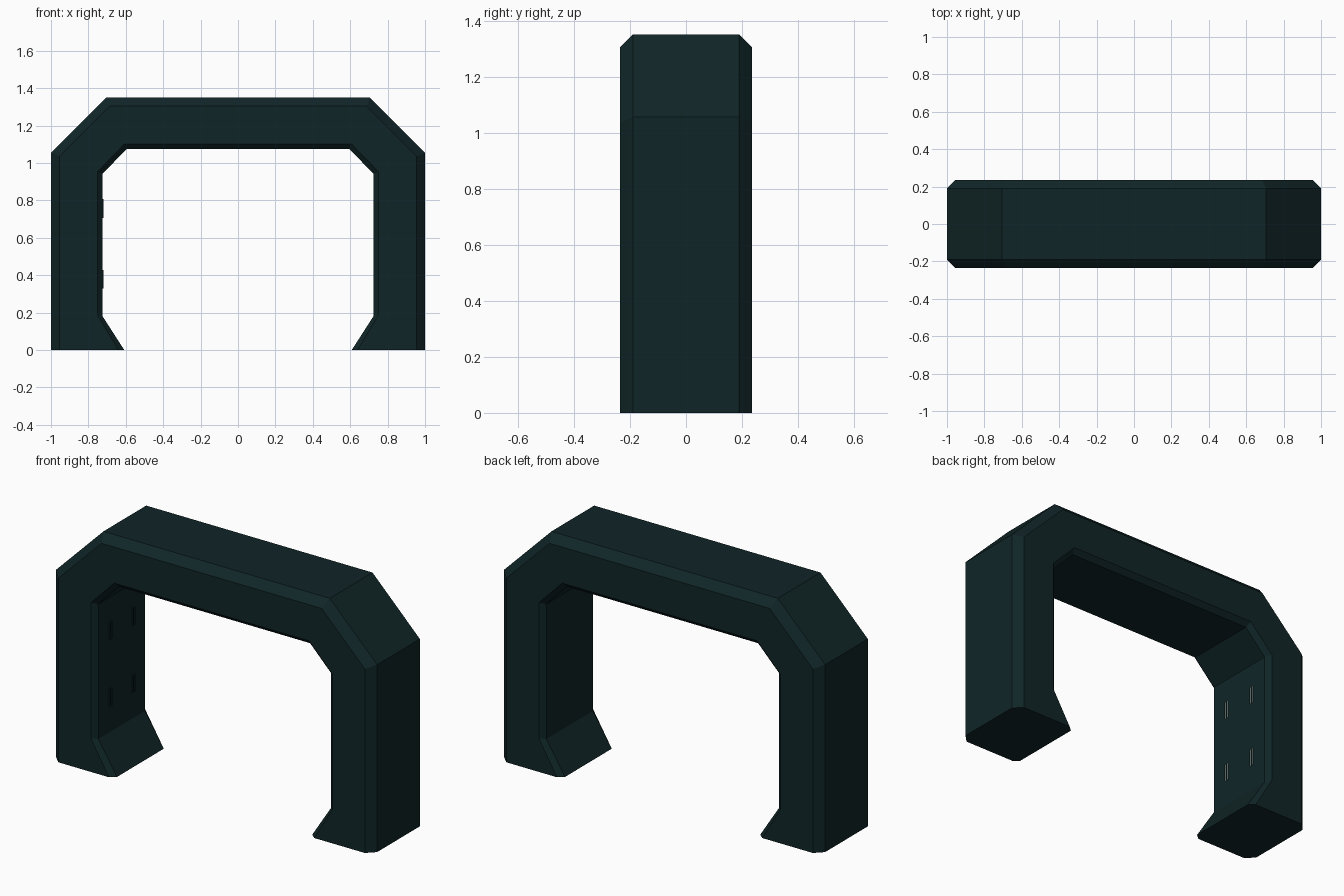
import bpy, bmesh

if "Cube" in bpy.data.objects:
    bpy.data.objects.remove(bpy.data.objects["Cube"])


def material(name, colour):
    m = bpy.data.materials.new(name)
    m.diffuse_color = (*colour, 1)
    m.use_nodes = True
    m.node_tree.nodes["Principled BSDF"].inputs["Base Color"].default_value = m.diffuse_color
    return m


dark = material("dark teal", (0.0052, 0.0185, 0.0203))
pale = material("pale mint", (0.60, 0.80, 0.74))


def finish(name, bm, mats):
    bmesh.ops.recalc_face_normals(bm, faces=bm.faces)
    me = bpy.data.meshes.new(name)
    for m in mats:
        me.materials.append(m)
    bm.to_mesh(me)
    bm.free()
    ob = bpy.data.objects.new(name, me)
    bpy.context.collection.objects.link(ob)
    return ob


# Arch frame: half profile as (x, z, inset x, inset z, half depth before the chamfer)
DEPTH = 0.235
OUT, INN = 0.19, 0.208
outer = [(1.0, 0.0, 0.955, 0.0, OUT), (1.0, 1.055, 0.955, 1.036, OUT),
         (0.705, 1.35, 0.686, 1.305, OUT)]
inner = [(0.595, 1.075, 0.607, 1.102, INN), (0.725, 0.942, 0.752, 0.953, INN),
         (0.725, 0.182, 0.752, 0.19, INN), (0.608, 0.0, 0.64, 0.0, INN)]


def mirrored(points):
    return [(-x, z, -ix, iz, d) for x, z, ix, iz, d in reversed(points)]


profile = outer + mirrored(outer) + mirrored(inner) + inner
bm = bmesh.new()
layers = [
    [bm.verts.new((p[2], -DEPTH, p[3])) for p in profile],
    [bm.verts.new((p[0], -p[4], p[1])) for p in profile],
    [bm.verts.new((p[0], p[4], p[1])) for p in profile],
    [bm.verts.new((p[2], DEPTH, p[3])) for p in profile],
]
n = len(profile)
for a, b in zip(layers, layers[1:]):
    for i in range(n):
        j = (i + 1) % n
        bm.faces.new((a[i], a[j], b[j], b[i]))
bm.faces.new(layers[0])
bm.faces.new(layers[-1])
finish("arch_frame", bm, [dark])

# Paired slim ridges on the inner wall of one leg, pale on the rear-facing side
bm = bmesh.new()
for y in (-0.103, 0.103):
    for z in (0.378, 0.757):
        for dy in (-0.009, 0.009):
            cube = bmesh.ops.create_cube(bm, size=1)["verts"]
            bmesh.ops.scale(bm, verts=cube, vec=(0.01, 0.003, 0.1))
            bmesh.ops.translate(bm, verts=cube, vec=(-0.723, y + dy, z))
bm.normal_update()
for f in bm.faces:
    f.material_index = 1 if f.normal.y > 0.5 else 0
finish("wall_marker_strips", bm, [dark, pale])
